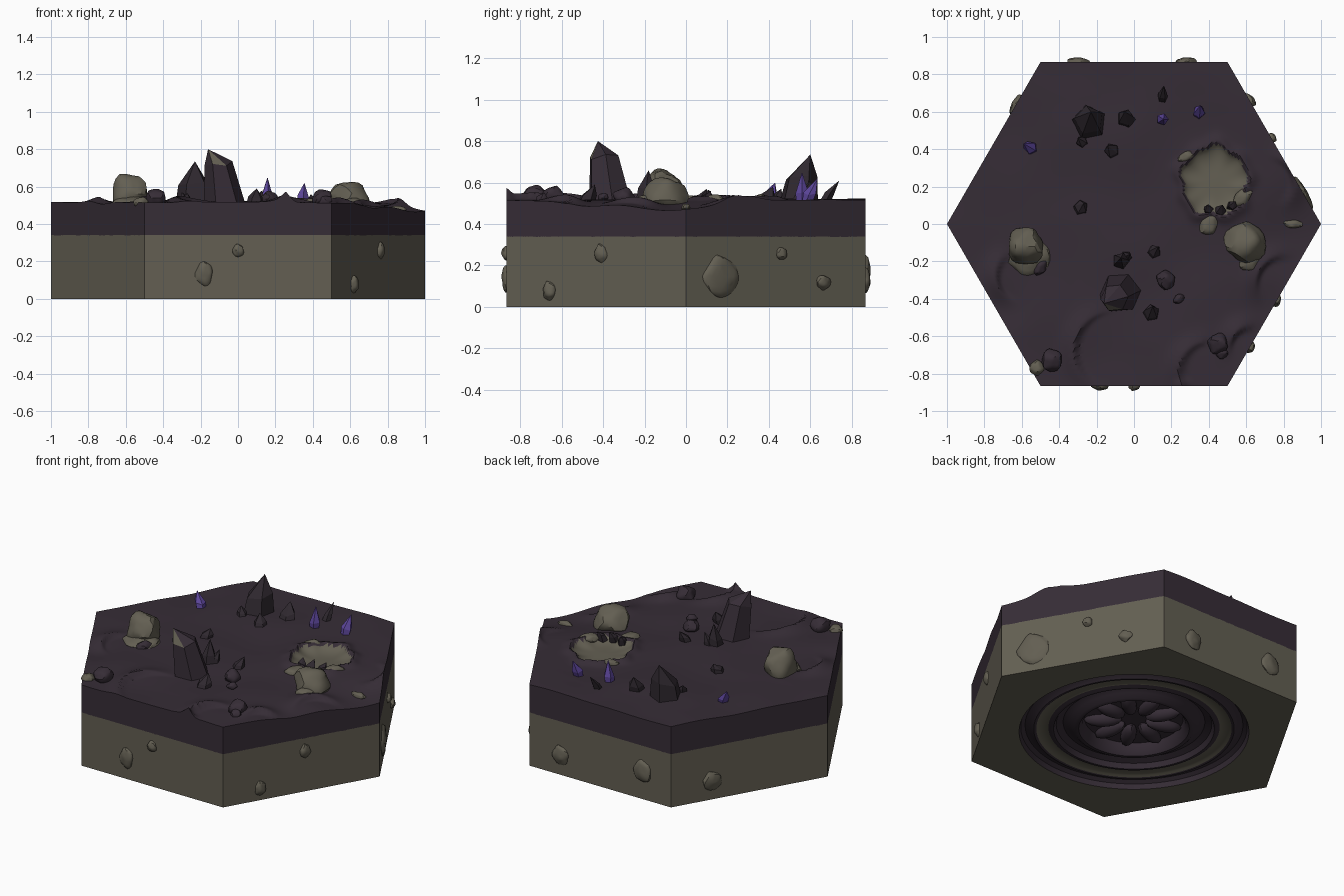
import bpy, bmesh, math, random
from mathutils import Vector, Matrix, noise

if "Cube" in bpy.data.objects:
    bpy.data.objects.remove(bpy.data.objects["Cube"])

random.seed(4)
TAU = math.tau


def material(name, c):
    m = bpy.data.materials.new(name)
    m.diffuse_color = (*c, 1)
    m.use_nodes = True
    m.node_tree.nodes["Principled BSDF"].inputs["Base Color"].default_value = m.diffuse_color
    return m


STONE = material("grey_olive_stone", (0.125, 0.114, 0.085))
CRUST = material("dark_purple_crust", (0.037, 0.026, 0.037))
SHARD = material("black_shard", (0.028, 0.021, 0.028))
GEM = material("violet_crystal", (0.11, 0.062, 0.33))


def finish(name, bm, mats, angle=35):
    bmesh.ops.recalc_face_normals(bm, faces=bm.faces)
    me = bpy.data.meshes.new(name)
    bm.to_mesh(me)
    bm.free()
    for m in mats:
        me.materials.append(m)
    ob = bpy.data.objects.new(name, me)
    bpy.context.collection.objects.link(ob)
    bpy.ops.object.select_all(action='DESELECT')
    bpy.context.view_layer.objects.active = ob
    ob.select_set(True)
    bpy.ops.object.shade_smooth_by_angle(angle=math.radians(angle))
    return ob


def hex_r(a):
    # distance from centre to the hexagon outline
    return math.cos(math.pi / 6) / math.cos(a % (TAU / 6) - math.pi / 6)


def rings(bm, loops, seg):
    # skin a list of point functions of angle; the last one closes to a cap
    prev, out = None, []
    for f in loops:
        cur = [bm.verts.new(f(TAU * i / seg)) for i in range(seg)]
        if prev:
            out.append([bm.faces.new((prev[i], prev[(i + 1) % seg], cur[(i + 1) % seg], cur[i]))
                        for i in range(seg)])
        prev = cur
    out.append([bm.faces.new(prev)])
    return out


def bump(x, y, cx, cy, r):
    return math.exp(-((x - cx) ** 2 + (y - cy) ** 2) / (r * r))


def crater(x, y):
    # below 1 inside the exposed stone bowl, with a ragged rim
    a = math.atan2(y - .23, x - .43)
    rag = 1 + .05 * math.sin(5 * a) + .04 * math.sin(9 * a + 1)
    return math.hypot((x - .43) / .17, (y - .23) / .18) / rag


def crescent(x, y, cx, cy, r, a0):
    # curved ridge, steep on the inside and sloping away outside
    d = math.hypot(x - cx, y - cy) - r
    a = math.atan2(y - cy, x - cx) - a0
    return math.exp(-(d / (.016 if d < 0 else .06)) ** 2) * max(0, math.cos(a)) ** 2


def ground(x, y):
    z = .517 + .012 * noise.noise(Vector((x * 3, y * 3, 2)))
    z -= .05 * bump(x, y, 1, -.1, .33) + .03 * bump(x, y, .72, -.5, .15)
    z -= .02 * bump(x, y, -.7, -.45, .12)
    for c in ((.42, -.80, .18, 2.8), (.80, -.32, .15, 2.5), (-.10, -.68, .22, 3.0),
              (-.60, -.28, .14, 3.2), (.72, .22, .14, .2), (.62, -.66, .11, 2.3)):
        z += .032 * crescent(x, y, *c)
    z += .04 * bump(x, y, .26, -.87, .03)
    c = crater(x, y)
    z += .02 * math.exp(-((c - 1.06) / (.05 if c < 1.06 else .2)) ** 2)
    if c < 1:
        z -= .035 * (1 - c ** 4)
    return z


# Stone base: hexagon walls, underside, concentric grooves of the socket
def hexloop(z):
    return lambda a: (hex_r(a) * math.cos(a), hex_r(a) * math.sin(a), z)


def circle(r, z):
    return lambda a: (r * math.cos(a), r * math.sin(a), z)


profile = [(.665, 0, 0), (.655, .03, 1), (.63, .045, 1), (.60, .035, 1), (.58, .02, 1), (.565, .022, 1),
           (.555, .03, 0), (.495, .03, 0), (.48, .02, 1), (.465, .02, 1), (.45, .05, 1), (.41, .065, 1),
           (.37, .05, 1), (.345, .025, 1), (.32, .022, 1), (.30, .045, 1), (.285, .09, 1), (.02, .10, 1)]
bm = bmesh.new()
bands = rings(bm, [hexloop(.34), hexloop(0)] + [circle(r, z) for r, z, _ in profile], 96)
for band, (_, _, m) in zip(bands[2:], profile[1:] + profile[-1:]):
    for f in band:
        f.material_index = m
finish("stone_base", bm, [STONE, CRUST], 40)

# Crust: side walls plus rolling ground, stone showing in the bowl
N = 90


def ground_loop(k):
    def f(a):
        r = hex_r(a) * k / N
        x, y = r * math.cos(a), r * math.sin(a)
        return (x, y, ground(x, y))
    return f


bm = bmesh.new()
rings(bm, [hexloop(.338)] + [ground_loop(k) for k in range(N, 0, -1)], 240)
for f in bm.faces:
    c = f.calc_center_median()
    if c.z > .45 and crater(c.x, c.y) < 1:
        f.material_index = 1
finish("crust_ground", bm, [CRUST, STONE], 40)

# Socket lobes underneath
bm = bmesh.new()
for i in range(9):
    m = (Matrix.Rotation(TAU * i / 9, 4, 'Z') @ Matrix.Translation((.18, 0, .085))
         @ Matrix.Diagonal((.11, .045, .045, 1)))
    bmesh.ops.create_uvsphere(bm, u_segments=12, v_segments=8, radius=1, matrix=m)
finish("socket_lobes", bm, [CRUST])


def rock(name, x, y, z, sx, sy, sz, mat, rot=0.0, rough=.25):
    bm = bmesh.new()
    bmesh.ops.create_icosphere(bm, subdivisions=3, radius=1)
    off = Vector((x * 9, y * 9, z * 9))
    for v in bm.verts:
        v.co *= 1 + rough * noise.noise(v.co * 1.3 + off)
        # plane off the sides for a chiselled look
        for a, b in ((.4, .3), (2.1, .5), (3.6, .2), (5.0, .6), (1.2, 1.1)):
            n = Vector((math.cos(a) * math.cos(b), math.sin(a) * math.cos(b), math.sin(b)))
            d = v.co.dot(n) - .86
            if d > 0:
                v.co -= n * d
    bm.transform(Matrix.Translation((x, y, z)) @ Matrix.Rotation(rot, 4, 'Z')
                 @ Matrix.Diagonal((sx, sy, sz, 1)))
    return finish(name, bm, [mat], 30)


# Stones bulging from the hexagon walls: x, y, z, half width, half height
for i, (x, y, z, w, h) in enumerate((
        (0, -.866, .26, .03, .035), (-.18, -.866, .14, .045, .065),
        (.76, -.41, .26, .035, .045), (.62, -.66, .08, .035, .045),
        (.90, .17, .15, .10, .10), (.735, .46, .26, .03, .03), (.62, .66, .12, .04, .035),
        (.28, .866, .13, .055, .06), (-.3, .866, .18, .065, .07), (-.63, .64, .12, .06, .06))):
    side = (math.floor(math.atan2(y, x) / (TAU / 6)) + .5) * TAU / 6
    rock(f"wall_stone_{i}", x, y, z, .025, w, h, STONE, side)

# Boulders and worn stone patches on the ground
for i, (x, y, z, a, b, c, m) in enumerate((
        (-.585, -.12, .56, .10, .10, .11, STONE), (-.56, -.17, .515, .12, .10, .035, STONE),
        (.595, -.10, .54, .105, .11, .09, STONE), (.62, -.20, .51, .06, .05, .03, STONE),
        (.40, 0, .515, .065, .05, .025, STONE), (.85, 0, .478, .022, .05, .02, STONE),
        (-.52, -.77, .515, .04, .04, .03, STONE), (.28, .36, .518, .03, .05, .025, STONE),
        (.58, .14, .518, .04, .06, .025, STONE),
        (-.44, -.73, .54, .06, .06, .05, CRUST), (.45, -.64, .535, .055, .055, .05, CRUST),
        (.47, -.69, .52, .035, .03, .03, CRUST), (.17, -.30, .535, .05, .05, .04, CRUST),
        (.24, -.40, .53, .03, .025, .02, CRUST), (-.50, -.23, .52, .05, .03, .03, CRUST))):
    rock(f"ground_rock_{i}", x, y, z, a, b, c, m, i * .3)


def crystal(name, base, r, shoulder, r2, tip, mat, n=6, rot=.3, chip=None):
    # faceted shaft from base to shoulder, then a pointed tip
    bm = bmesh.new()
    loops = []
    for c, q in ((base, r), (shoulder, r2)):
        loops.append([bm.verts.new((c[0] + q * math.cos(rot + TAU * i / n),
                                    c[1] + q * math.sin(rot + TAU * i / n),
                                    c[2] + random.uniform(-.25, .25) * q)) for i in range(n)])
    t = bm.verts.new(tip)
    a, b = loops
    for i in range(n):
        j = (i + 1) % n
        bm.faces.new((a[i], a[j], b[j], b[i]))
        f = bm.faces.new((b[i], b[j], t))
        if i == chip:
            f.material_index = 1
    bm.faces.new(a[::-1])
    return finish(name, bm, [mat, STONE], 5)


# Two large dark crystals
crystal("tall_shard", (-.065, -.36, .48), .118, (-.105, -.395, .72), .075, (-.16, -.425, .80), CRUST, 6, .1, 4)
crystal("broad_shard", (-.24, .54, .48), .10, (-.24, .555, .62), .08, (-.23, .60, .735), SHARD, 5, .5)

# Small shards: x, y, radius, tip height, lean
for i, (x, y, r, h, lx, ly) in enumerate((
        (-.04, .55, .055, .61, -.01, .05), (-.27, .43, .035, .57, -.03, .03), (-.11, .38, .045, .58, -.03, .04),
        (-.29, .08, .045, .565, .02, .03), (.15, .66, .03, .61, .01, .08), (-.07, -.20, .05, .66, -.0, .02),
        (-.05, -.18, .035, .60, .03, .02), (.10, -.16, .04, .58, .03, .04), (.09, -.49, .05, .59, .01, .05),
        (.40, .07, .03, .56, -.01, .03), (.46, .06, .035, .57, .01, .04), (.52, .09, .03, .56, .02, .03))):
    crystal(f"small_shard_{i}", (x, y, .49), r, (x + lx * .4, y + ly * .4, .525 + (h - .525) * .3), r * .8,
            (x + lx, y + ly, h), SHARD, 5, i)

# Violet crystals
for i, (x, y, r, h, lx, ly) in enumerate((
        (.15, .56, .033, .65, .008, .0), (.345, .585, .033, .62, .01, .05), (-.54, .40, .035, .60, -.05, .03))):
    crystal(f"violet_crystal_{i}", (x, y, .49), r * .8, (x + lx * .3, y + ly * .3, .545), r,
            (x + lx, y + ly, h), GEM, 5, i)
